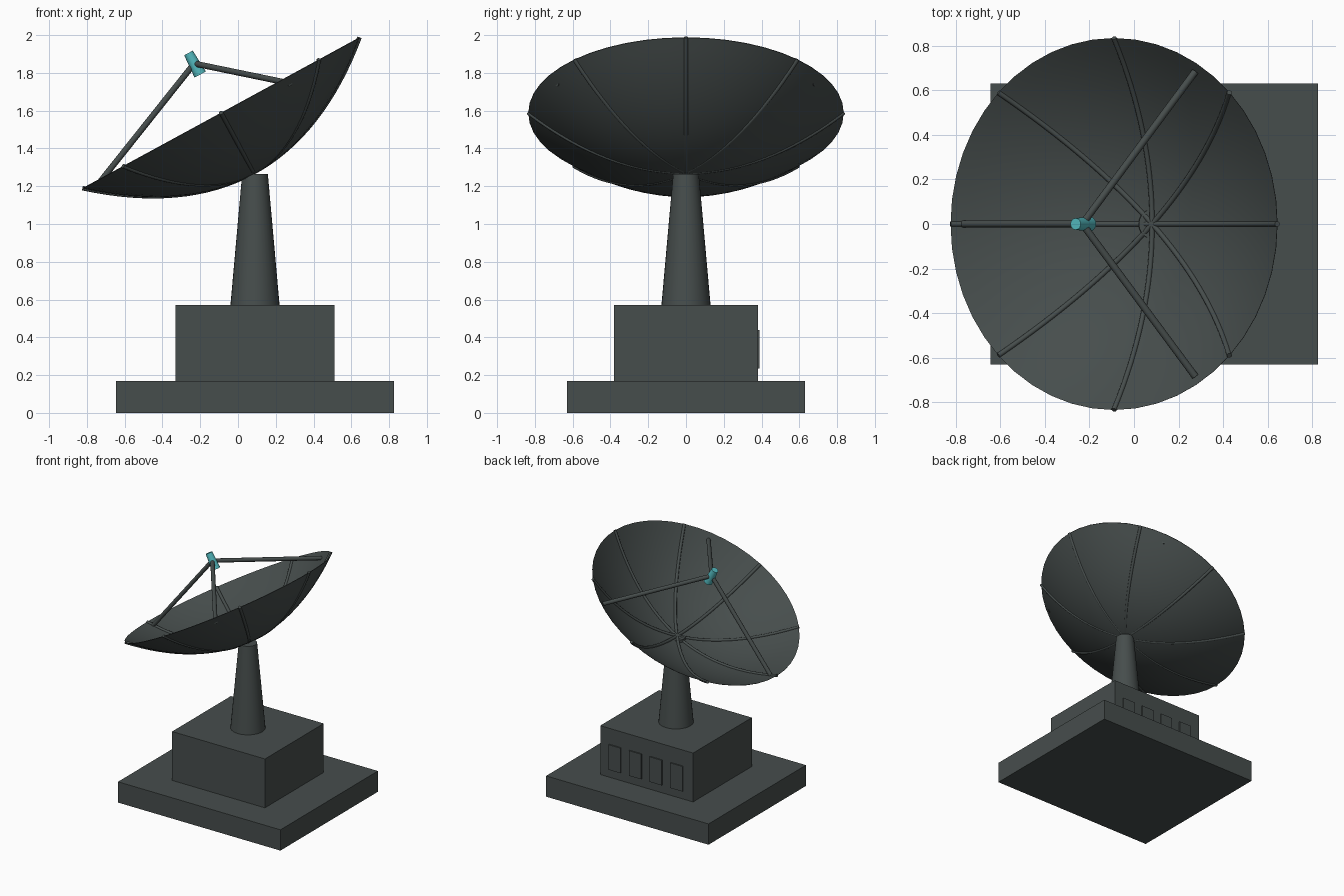
import bpy, bmesh, math
from mathutils import Matrix, Vector

if "Cube" in bpy.data.objects:
    bpy.data.objects.remove(bpy.data.objects["Cube"])


def material(name, rgb):
    m = bpy.data.materials.new(name)
    m.diffuse_color = (*rgb, 1)
    m.use_nodes = True
    m.node_tree.nodes["Principled BSDF"].inputs["Base Color"].default_value = m.diffuse_color
    return m


GRAY = material("dark gray", (0.062, 0.075, 0.073))
CYAN = material("cyan", (0.085, 0.48, 0.51))


def finish(name, bm, mat, smooth=False, matrix=None):
    bmesh.ops.recalc_face_normals(bm, faces=bm.faces[:])
    me = bpy.data.meshes.new(name)
    bm.to_mesh(me)
    bm.free()
    if matrix:
        me.transform(matrix)
    me.materials.append(mat)
    ob = bpy.data.objects.new(name, me)
    bpy.context.collection.objects.link(ob)
    if smooth:
        bpy.ops.object.select_all(action='DESELECT')
        ob.select_set(True)
        bpy.context.view_layer.objects.active = ob
        bpy.ops.object.shade_smooth_by_angle(angle=math.radians(40))
    return ob


def box(name, x, y, z):
    bm = bmesh.new()
    size = Vector((x[1] - x[0], y[1] - y[0], z[1] - z[0]))
    mid = Vector((sum(x), sum(y), sum(z))) / 2
    bmesh.ops.create_cube(bm, size=1, matrix=Matrix.Translation(mid) @ Matrix.Diagonal(size).to_4x4())
    return finish(name, bm, GRAY)


def rod(name, a, b, r1, r2, mat=GRAY, sides=16, matrix=None):
    a, b = Vector(a), Vector(b)
    rot = (b - a).to_track_quat('Z', 'Y').to_matrix().to_4x4()
    bm = bmesh.new()
    bmesh.ops.create_cone(bm, cap_ends=True, segments=sides, radius1=r1, radius2=r2,
                          depth=(b - a).length, matrix=Matrix.Translation((a + b) / 2) @ rot)
    return finish(name, bm, mat, True, matrix)


# Base slab, equipment housing and vent panels on the back
box("base_slab", (-0.645, 0.825), (-0.63, 0.63), (0, 0.17))
box("housing", (-0.33, 0.51), (-0.38, 0.38), (0.17, 0.57))
for i in range(4):
    cx = 0.095 + (i - 1.5) * 0.187
    box(f"vent_panel_{i + 1}", (cx - 0.055, cx + 0.055), (0.375, 0.39), (0.235, 0.44))

# Tapered pedestal
rod("pedestal", (0.09, 0, 0.56), (0.09, 0, 1.265), 0.131, 0.068, sides=32)

# Dish frame: origin at the dish vertex, local z along the dish axis
R, DEPTH = 0.835, 0.36
DISH = Matrix.Translation((0.082, 0, 1.273)) @ Matrix.Rotation(math.radians(-28.56), 4, 'Y')


def bowl(r):
    return DEPTH * (r / R) ** 2


# Dish shell: parabolic profile, inner and outer skins, spun round the axis
bm = bmesh.new()
N = 16
inner = [(R * i / N, bowl(R * i / N)) for i in range(N + 1)]
outer = [(r, z - 0.01 * (1 - 0.7 * r / R)) for r, z in reversed(inner)]
pts = [bm.verts.new((r, 0, z)) for r, z in inner + outer]
edges = [bm.edges.new(p) for p in zip(pts, pts[1:])]
bmesh.ops.spin(bm, geom=pts + edges, cent=(0, 0, 0), axis=(0, 0, 1),
               angle=math.tau, steps=48, use_merge=True)
bmesh.ops.remove_doubles(bm, verts=bm.verts[:], dist=1e-5)
finish("dish", bm, GRAY, True, DISH)

# Eight curved ribs following the bowl
for k in range(8):
    bm = bmesh.new()
    rings = []
    for i in range(N + 1):
        r = R * i / N
        slope = math.atan(2 * DEPTH * r / R ** 2)
        n = Vector((-math.sin(slope), 0, math.cos(slope)))
        c = Vector((r, 0, bowl(r)))
        rings.append([bm.verts.new(c + 0.012 * (n * math.cos(a) + Vector((0, math.sin(a), 0))))
                      for a in (math.tau * j / 10 for j in range(10))])
    for p, q in zip(rings, rings[1:]):
        for j in range(10):
            bm.faces.new((p[j - 1], p[j], q[j], q[j - 1]))
    bm.faces.new(rings[0])
    bm.faces.new(rings[-1])
    finish(f"dish_rib_{k + 1}", bm, GRAY, True, DISH @ Matrix.Rotation(k * math.tau / 8, 4, 'Z'))

# Three struts holding the feed horn
for k in range(3):
    a = math.pi + k * math.tau / 3
    foot = (0.79 * math.cos(a), 0.79 * math.sin(a), bowl(0.79))
    rod(f"feed_strut_{k + 1}", foot, (0.015 * math.cos(a), 0.015 * math.sin(a), 0.65),
        0.016, 0.016, matrix=DISH)

# Feed horn at the focus
rod("feed_horn", (0, 0, 0.59), (0, 0, 0.72), 0.034, 0.026, CYAN, 24, DISH)
